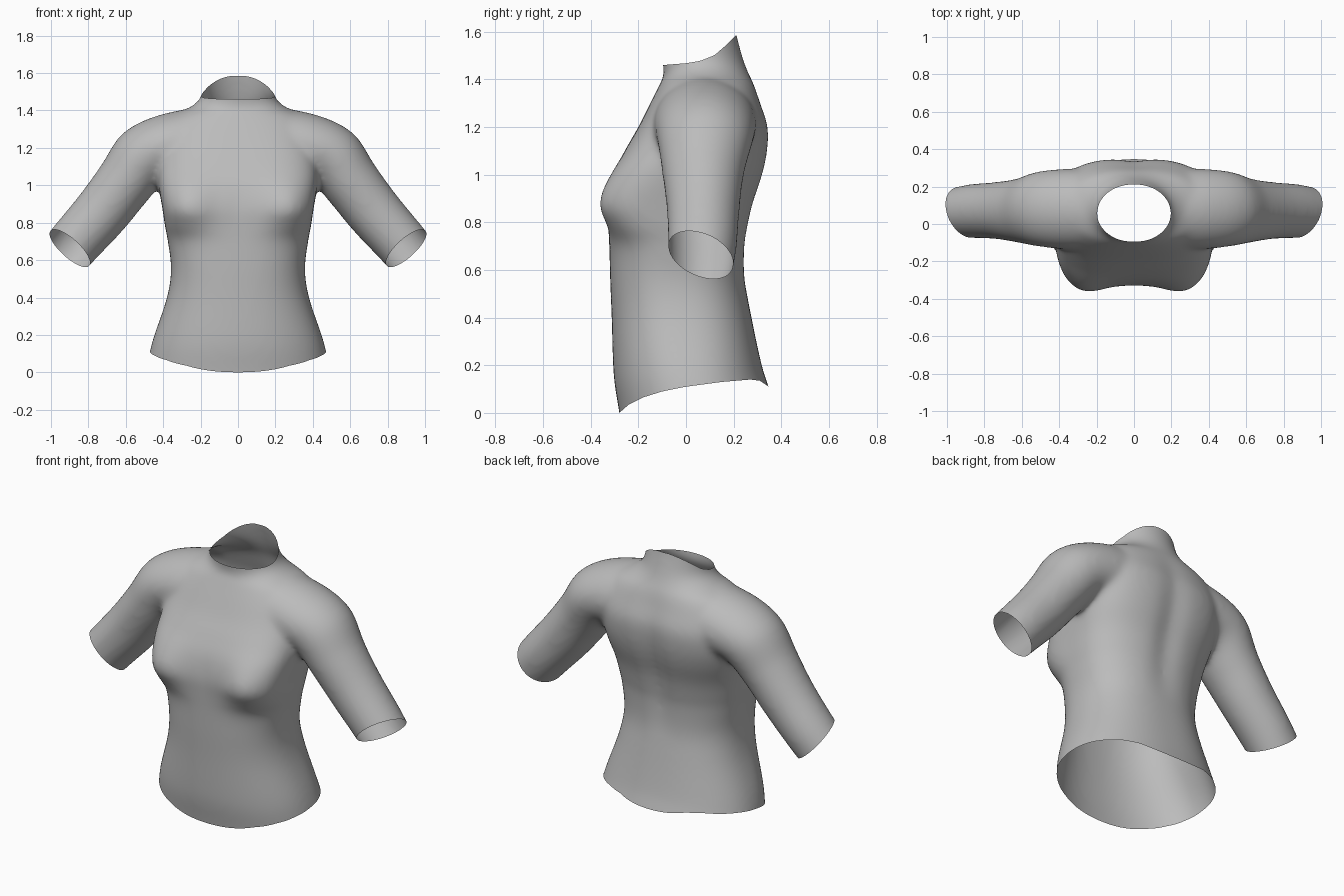
import bpy, bmesh, math
from mathutils import Vector

if "Cube" in bpy.data.objects:
    bpy.data.objects.remove(bpy.data.objects["Cube"])


def lerp(points, t):
    """Piecewise linear curve through (position, value) pairs."""
    for (a, u), (b, v) in zip(points, points[1:]):
        if t <= b:
            return u + (v - u) * max(0, (t - a) / (b - a))
    return points[-1][1]


def spline(rows, steps=8):
    """Catmull-Rom interpolation through rows of numbers."""
    rows = [Vector(r) for r in rows]
    out = []
    for i in range(len(rows) - 1):
        p0, p1 = rows[max(i - 1, 0)], rows[i]
        p2, p3 = rows[i + 1], rows[min(i + 2, len(rows) - 1)]
        for k in range(steps):
            t = k / steps
            out.append(p1 + ((p2 - p0) * t + (2 * p0 - 5 * p1 + 4 * p2 - p3) * t ** 2
                             + (3 * p1 - p0 - 3 * p2 + p3) * t ** 3) / 2)
    return out + [rows[-1]]


def loft(bm, rings):
    """Closed tube through equal rings of points."""
    loops = [[bm.verts.new(p) for p in ring] for ring in rings]
    n = len(loops[0])
    for a, b in zip(loops, loops[1:]):
        for i in range(n):
            j = (i + 1) % n
            bm.faces.new((a[i], a[j], b[j], b[i]))
    bm.faces.new(loops[0])
    bm.faces.new(loops[-1])


ANGLES = [math.tau * i / 96 for i in range(96)]


def power(v, n):
    return math.copysign(abs(v) ** (2 / n), v)


def bell(t, width):
    return math.exp(-(t / width) ** 2)


def torso_ring(row):
    z, half, front, back, n_front, n_back = row
    mid, depth = (front + back) / 2, (back - front) / 2
    ring = []
    for a in ANGLES:
        n = n_back if math.sin(a) > 0 else n_front
        x, y = half * power(math.cos(a), n), mid + depth * power(math.sin(a), n)
        if y > mid and 0.5 < z < 1.4:      # groove along the spine
            y -= 0.022 * bell(x, 0.07) * math.sin((z - 0.5) / 0.9 * math.pi)
        elif y < mid:                      # bust
            y -= 0.05 * bell(abs(x) - 0.27, 0.13) * bell(z - 0.88, 0.14 if z > 0.88 else 0.1)
        ring.append((x, y, z))
    return ring


def sleeve_ring(row, side):
    x, y, z, tilt, r, ry = row
    return [(side * (x + r * math.cos(a) * math.sin(tilt)), y + ry * math.sin(a),
             z + r * math.cos(a) * math.cos(tilt)) for a in ANGLES]


bm = bmesh.new()

# Torso and neck: height, half width, front, back, front and back squareness
torso = [
    (-0.15, 0.52, -0.26, 0.44, 2.2, 2.2), (0.0, 0.495, -0.28, 0.385, 2.2, 2.2),
    (0.11, 0.472, -0.298, 0.347, 2.2, 2.2), (0.2, 0.447, -0.306, 0.318, 2.2, 2.3),
    (0.4, 0.38, -0.312, 0.275, 2.3, 2.4), (0.55, 0.358, -0.318, 0.25, 2.4, 2.4),
    (0.7, 0.375, -0.322, 0.252, 2.5, 2.4), (0.78, 0.39, -0.325, 0.265, 3.3, 2.4),
    (0.88, 0.405, -0.325, 0.287, 4.2, 2.5), (1.0, 0.425, -0.303, 0.325, 3.8, 2.7),
    (1.1, 0.43, -0.257, 0.345, 3.3, 2.8), (1.2, 0.42, -0.2, 0.347, 3, 2.8),
    (1.3, 0.405, -0.15, 0.315, 2.6, 2.6), (1.37, 0.36, -0.115, 0.29, 2.3, 2.3),
    (1.42, 0.252, -0.093, 0.265, 2.1, 2.1), (1.48, 0.196, -0.1, 0.242, 2, 2),
    (1.59, 0.188, -0.115, 0.212, 2, 2), (1.68, 0.185, -0.12, 0.2, 2, 2)]
loft(bm, [torso_ring(r) for r in spline(torso)])

# Sleeves: centre, tilt of the cross-section, radius, depth radius
sleeve = [
    (0.15, 0.08, 1.235, 0.15, 0.19, 0.21), (0.36, 0.08, 1.205, 0.4, 0.182, 0.215),
    (0.505, 0.08, 1.147, 0.75, 0.171, 0.2), (0.61, 0.072, 1.01, 0.88, 0.156, 0.172),
    (0.73, 0.072, 0.855, 0.88, 0.15, 0.153), (0.88, 0.068, 0.685, 0.85, 0.142, 0.143),
    (1.03, 0.05, 0.51, 0.85, 0.137, 0.125)]
for side in (1, -1):
    loft(bm, [sleeve_ring(r, side) for r in spline(sleeve)])
bmesh.ops.recalc_face_normals(bm, faces=bm.faces[:])

mesh = bpy.data.meshes.new("shirt")
bm.to_mesh(mesh)
bm.free()
shirt = bpy.data.objects.new("shirt", mesh)
bpy.context.collection.objects.link(shirt)

# Fuse the parts into one soft surface
fuse = shirt.modifiers.new("fuse", "REMESH")
fuse.mode = "VOXEL"
fuse.voxel_size = 0.014
soften = shirt.modifiers.new("soften", "SMOOTH")
soften.factor = 0.5
soften.iterations = 22
deps = bpy.context.evaluated_depsgraph_get()
fused = bpy.data.meshes.new_from_object(shirt.evaluated_get(deps))
shirt.modifiers.clear()
shirt.data = fused
bpy.data.meshes.remove(mesh)
fused.name = "shirt"

# Trim the openings
HEM = [(-0.28, 0.0), (-0.24, 0.035), (-0.18, 0.065), (-0.1, 0.09), (0, 0.11),
       (0.15, 0.13), (0.27, 0.14), (0.31, 0.135), (0.35, 0.108)]
COLLAR = [(-0.1, 1.46), (0, 1.468), (0.06, 1.478), (0.12, 1.502), (0.17, 1.545), (0.21, 1.585)]
bm = bmesh.new()
bm.from_mesh(fused)


def trim(point, normal, inside=lambda co: True):
    """Cut away what lies beyond a plane, among the vertices picked."""
    verts = [v for v in bm.verts if inside(v.co)]
    edges = {e for v in verts for e in v.link_edges}
    faces = {f for v in verts for f in v.link_faces}
    bmesh.ops.bisect_plane(bm, geom=verts + list(edges) + list(faces), dist=1e-5,
                           plane_co=point, plane_no=normal, clear_outer=True)


for curve, direction in ((HEM, -1), (COLLAR, 1)):
    for v in bm.verts:
        v.co.z -= lerp(curve, v.co.y)
    trim((0, 0, 0), (0, 0, direction))
    for v in bm.verts:
        v.co.z += lerp(curve, v.co.y)
for side in (1, -1):
    trim((side * 0.9, 0.055, 0.668), (side * 0.67, -0.36, -0.74),
         lambda co: co.x * side > 0.6)
bm.to_mesh(fused)
bm.free()

# Colour and shading
grey = bpy.data.materials.new("grey cloth")
grey.use_nodes = True
colour = (0.5, 0.5, 0.5, 1)
grey.diffuse_color = colour
grey.node_tree.nodes["Principled BSDF"].inputs["Base Color"].default_value = colour
fused.materials.clear()
fused.materials.append(grey)
for p in fused.polygons:
    p.use_smooth = True
